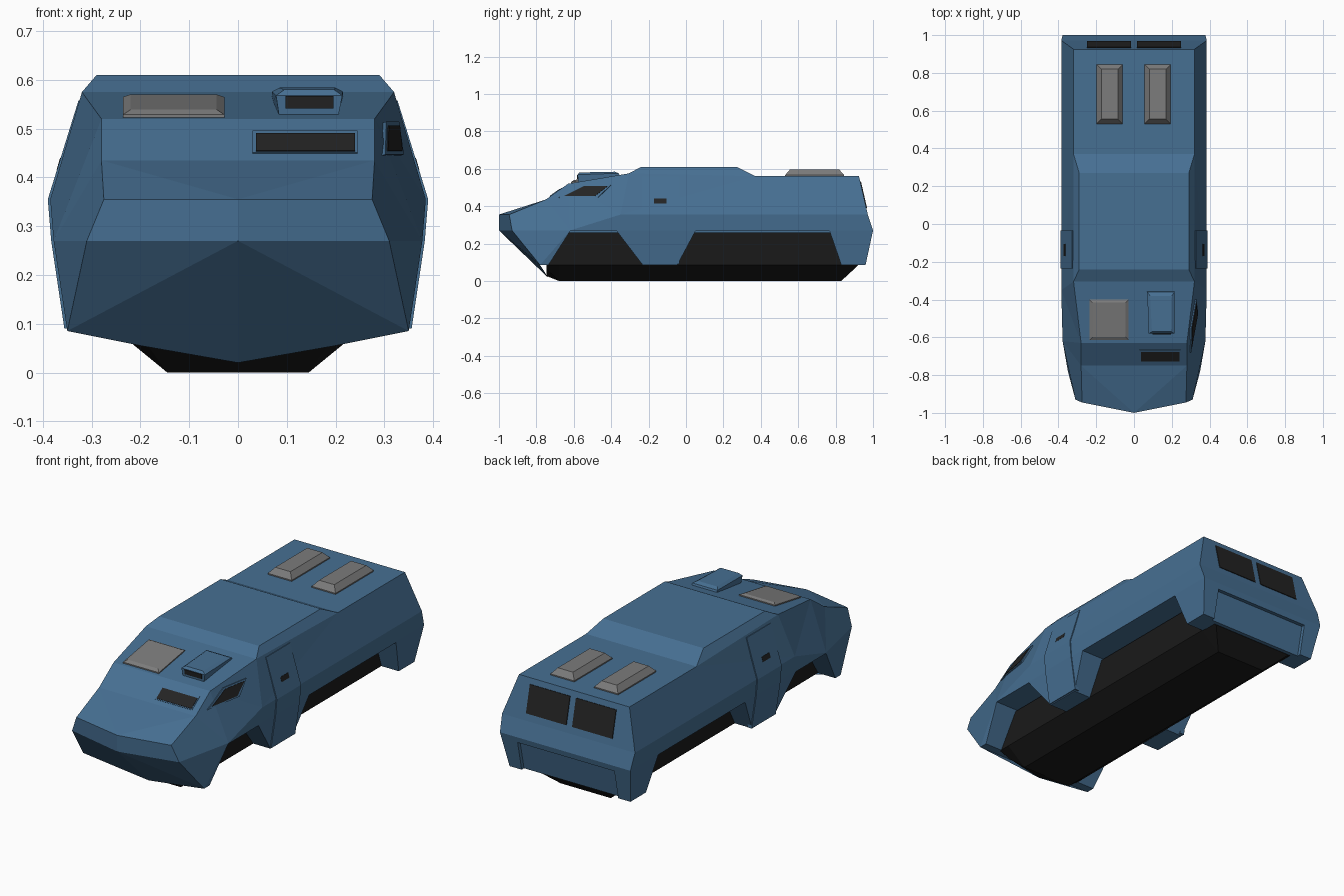
import bpy, bmesh
from mathutils import Vector

if "Cube" in bpy.data.objects:
    bpy.data.objects.remove(bpy.data.objects["Cube"])


def material(name, rgb):
    m = bpy.data.materials.new(name)
    m.diffuse_color = (*rgb, 1)
    m.use_nodes = True
    m.node_tree.nodes["Principled BSDF"].inputs["Base Color"].default_value = m.diffuse_color
    return m


BLUE = material("blue_paint", (0.062, 0.160, 0.290))
GREY = material("hatch_grey", (0.200, 0.200, 0.200))
GLASS = material("dark_glass", (0.017, 0.017, 0.017))
BLACK = material("underbody_black", (0.010, 0.010, 0.010))


def finish(name, bm, mat):
    bmesh.ops.recalc_face_normals(bm, faces=bm.faces[:])
    me = bpy.data.meshes.new(name)
    bm.to_mesh(me)
    bm.free()
    me.materials.append(mat)
    ob = bpy.data.objects.new(name, me)
    bpy.context.collection.objects.link(ob)
    return ob


def loft(name, rings, mat):
    """Closed solid through a row of equal-sized rings."""
    bm = bmesh.new()
    rows = [[bm.verts.new(p) for p in r] for r in rings]
    n = len(rows[0])
    for a, b in zip(rows, rows[1:]):
        for i in range(n):
            j = (i + 1) % n
            bm.faces.new((a[i], a[j], b[j], b[i]))
    bm.faces.new(rows[0])
    bm.faces.new(rows[-1])
    return finish(name, bm, mat)


def prism(name, profile, x0, x1, mat):
    """Side profile (y, z) extruded across x."""
    return loft(name, [[(x, y, z) for y, z in profile] for x in (x0, x1)], mat)


def plate(name, quad, height, mat):
    """Thin plate laid on a surface, corners counter-clockwise from outside."""
    q = [Vector(p) for p in quad]
    n = (q[1] - q[0]).cross(q[3] - q[0]).normalized()
    return loft(name, [[p - n * 0.003 for p in q], [p + n * height for p in q]], mat)


# Hull: corner points of the right half, mirrored to the left
P = dict(
    n0=(0, -1, .355), n1=(0, -1, .27), c0=(0, -.74, .02), c1=(.2, -.76, .055),
    s0=(.275, -.945, .355), s1=(.28, -.75, .435), s2=(.28, -.63, .52),
    s3=(.32, -.305, .575), s4=(.32, .37, .56), s5=(.32, .925, .56),
    r0=(.29, -.24, .61), r1=(.29, .27, .61),
    u0=(.385, -.35, .355), u1=(.385, .972, .355),
    l0=(.31, -.93, .27), l1=(.378, -.62, .27), l2=(.378, 1, .27),
    b0=(.35, -.78, .085), b1=(.35, .96, .085))
SIDE = ["n0 s0 s1", "n0 s0 l0 n1", "n1 l0 b0", "n1 b0 c1 c0", "s0 l0 l1 s1",
        "s1 l1 s2", "s2 l1 u0", "s2 u0 s3", "s3 u0 s4", "u0 u1 s5 s4", "s3 s4 r1 r0",
        "u0 l1 l2 u1", "l0 l1 b0", "l1 l2 b1 b0"]
ACROSS = "s1 s2 s3 r0 r1 s4 s5 u1 l2 b1 b0".split()

bm = bmesh.new()
V = {}
for k, (x, y, z) in P.items():
    V[k, 1] = bm.verts.new((x, y, z))
    V[k, -1] = bm.verts.new((-x, y, z)) if x else V[k, 1]
for f in SIDE:
    for s in (1, -1):
        bm.faces.new([V[k, s] for k in f.split()])
for a, b in zip(ACROSS, ACROSS[1:]):
    bm.faces.new((V[a, 1], V[b, 1], V[b, -1], V[a, -1]))
bm.faces.new((V["n0", 1], V["s1", 1], V["s1", -1]))
bm.faces.new((V["b0", 1], V["c1", 1], V["c0", 1], V["c1", -1], V["b0", -1]))
hull = finish("hull", bm, BLUE)

# Wheel arches and the recessed tailgate are cut out of the hull
front_arch = [(-.79, 0), (-.62, .266), (-.37, .266), (-.166, 0)]
rear_arch = [(-.092, 0), (.05, .266), (.768, .266), (.86, 0)]
tailgate = [(1.05, .24), (.974, .24), (.935, .06), (1.05, .06)]
cutters = [prism("tailgate_cutter", tailgate, -.28, .28, BLUE)]
for s in (1, -1):
    for arch in (front_arch, rear_arch):
        cutters.append(prism("arch_cutter", arch, s * .235, s * .5, BLUE))
bpy.context.view_layer.objects.active = hull
for c in cutters:
    c.hide_render = True
    m = hull.modifiers.new("cut", "BOOLEAN")
    m.operation, m.solver, m.object = "DIFFERENCE", "EXACT", c
    bpy.ops.object.modifier_apply(modifier=m.name)
for c in cutters:
    bpy.data.objects.remove(c)

# Underbody tub with chamfered lower edges
rings = []
for y, xb, zb, zc in ((-.745, .19, .062, .026), (-.68, .145, 0, 0),
                      (.83, .145, 0, 0), (.92, .235, .083, .083)):
    half = [(.25, .26), (.25, .086), (xb, zb)]
    rings.append([(x, y, z) for x, z in half] + [(0, y, zc)]
                 + [(-x, y, z) for x, z in reversed(half)])
loft("underbody", rings, BLACK)

# Side doors with handles
skin = [(.322, .558), (.385, .355), (.378, .27), (.351, .09)]
for s, side in ((1, "right"), (-1, "left")):
    section = [(x + .005, z) for x, z in skin] + [(x - .02, z) for x, z in reversed(skin)]
    loft(side + "_door", [[(s * x, y, z) for x, z in section] for y in (-.235, -.035)], BLUE)
    grip = [(.372, .415), (.365, .44), (.35, .44), (.35, .415)]
    loft(side + "_door_handle", [[(s * x, y, z) for x, z in grip] for y in (-.17, -.105)], GLASS)


# Roof hatches: bevelled lids following the roof height
def hatch(name, x0, x1, y0, y1, inset, height, roof):
    def ring(d, h):
        return [(x, y, roof(y) + h) for x, y in ((x0 + d, y0 + d), (x1 - d, y0 + d),
                                                 (x1 - d, y1 - d), (x0 + d, y1 - d))]
    loft(name, [ring(0, -.01), ring(0, .006), ring(inset, height)], GREY)


def cab_roof(y):
    return .52 + (y + .63) * .055 / .325


hatch("rear_hatch_left", -.198, -.06, .53, .845, .025, .035, lambda y: .56)
hatch("rear_hatch_right", .056, .194, .53, .845, .025, .035, lambda y: .56)
hatch("cab_hatch", -.236, -.028, -.615, -.4, .016, .014, cab_roof)

# Sight housing on the cab roof
loft("sight_housing", [
    [(.085, -.575, .522), (.205, -.575, .522), (.215, -.35, .55), (.07, -.35, .55)],
    [(.078, -.58, .568), (.214, -.58, .568), (.215, -.36, .576), (.07, -.36, .576)],
    [(.095, -.57, .58), (.197, -.57, .58), (.2, -.38, .584), (.085, -.38, .584)]], BLUE)
plate("sight_glass", [(.097, -.577, .542), (.196, -.577, .542),
                      (.196, -.58, .567), (.097, -.58, .567)], .004, GLASS)


# Windscreen on the sloping front
def slope(x, z):
    return (x, -.75 + (z - .435) * .12 / .085, z)


plate("windscreen_frame", [slope(.03, .449), slope(.245, .449),
                           slope(.245, .495), slope(.03, .495)], .002, BLUE)
plate("windscreen", [slope(.037, .452), slope(.24, .452),
                     slope(.24, .488), slope(.037, .488)], .004, GLASS)


# Side window on the right cab wall
def wall(y, z):
    return (.28 + .18 * (y + .63) - .332 * (z - .52), y, z)


plate("side_window_frame", [wall(-.68, .445), wall(-.47, .445),
                            wall(-.40, .512), wall(-.55, .512)], .007, BLUE)
plate("side_window", [wall(-.65, .452), wall(-.485, .452),
                      wall(-.418, .504), wall(-.545, .504)], .0095, GLASS)


# Rear windows
def tail(x, z):
    return (x, .925 + (.56 - z) * .047 / .205, z)


for name, x0, x1 in (("left", -.25, -.017), ("right", .017, .25)):
    plate("rear_window_" + name, [tail(x1, .39), tail(x0, .39),
                                  tail(x0, .53), tail(x1, .53)], .004, GLASS)
